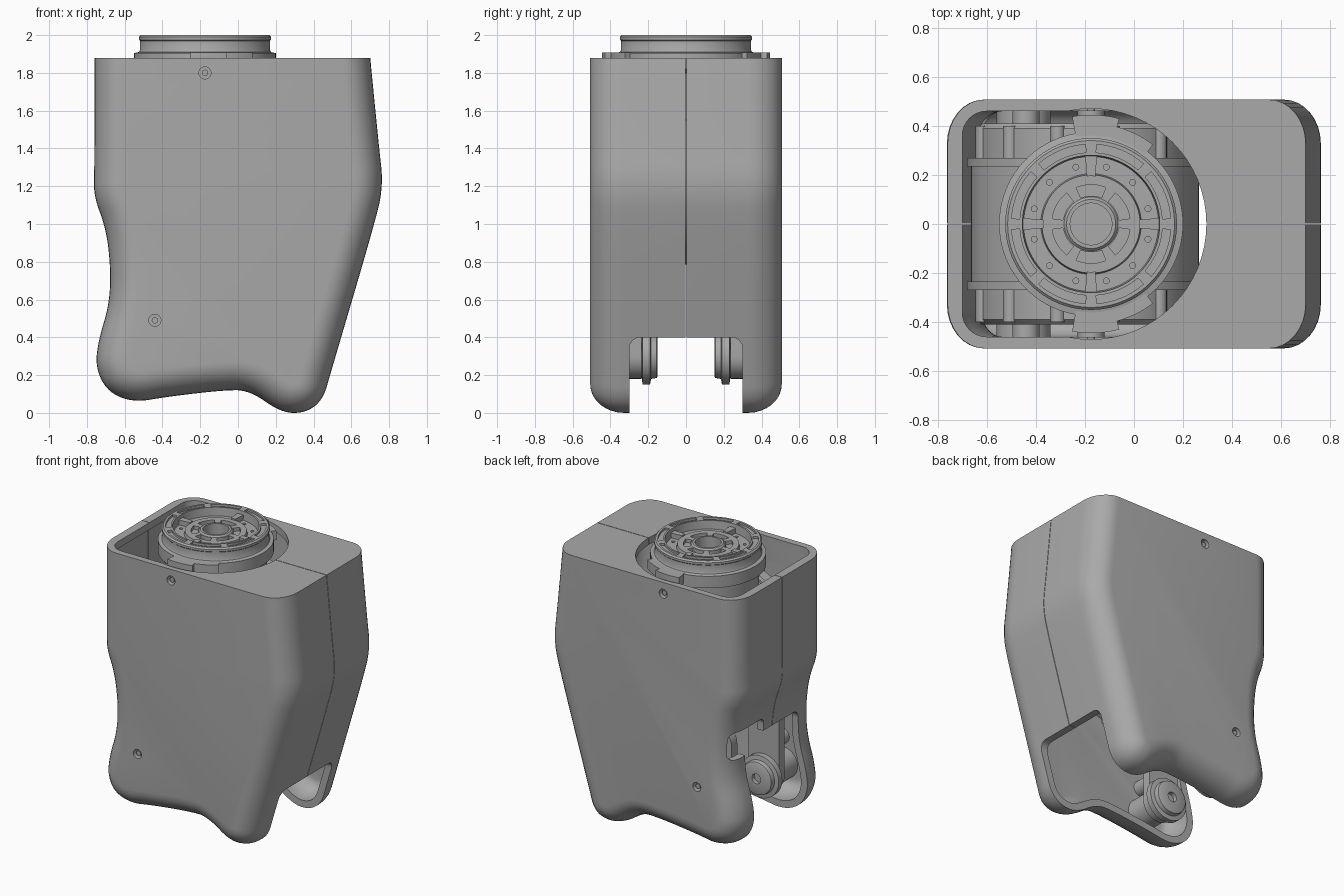
import bpy, bmesh, math
from mathutils import Matrix, Vector

if "Cube" in bpy.data.objects:
    bpy.data.objects.remove(bpy.data.objects["Cube"])

grey = bpy.data.materials.new("plain grey")
grey.use_nodes = True
grey.diffuse_color = (0.4, 0.4, 0.4, 1)
grey.node_tree.nodes["Principled BSDF"].inputs["Base Color"].default_value = (0.4, 0.4, 0.4, 1)

AX = -0.175          # turret axis
TOP = 1.88           # top of the housing
LONG = Matrix.Rotation(math.pi / 2, 4, 'X')   # turns a z axis to -y


def finish(name, bm, angle=35):
    bmesh.ops.remove_doubles(bm, verts=bm.verts, dist=1e-5)
    bmesh.ops.recalc_face_normals(bm, faces=bm.faces)
    mesh = bpy.data.meshes.new(name)
    bm.to_mesh(mesh)
    bm.free()
    mesh.materials.append(grey)
    ob = bpy.data.objects.new(name, mesh)
    bpy.context.collection.objects.link(ob)
    smooth(ob, angle)
    return ob


def smooth(ob, angle=35):
    bpy.ops.object.select_all(action='DESELECT')
    ob.select_set(True)
    bpy.context.view_layer.objects.active = ob
    bpy.ops.object.shade_smooth_by_angle(angle=math.radians(angle))


def cut(ob, cutter):
    mod = ob.modifiers.new("cut", 'BOOLEAN')
    mod.operation, mod.solver, mod.object = 'DIFFERENCE', 'EXACT', cutter
    bpy.context.view_layer.update()
    mesh = bpy.data.meshes.new_from_object(ob.evaluated_get(bpy.context.evaluated_depsgraph_get()))
    ob.modifiers.clear()
    ob.data = mesh
    bpy.data.objects.remove(cutter)
    smooth(ob)


def skin(bm, rings):
    """Join equal closed loops into a solid with capped ends."""
    loops = [[bm.verts.new(p) for p in ring] for ring in rings]
    n = len(loops[0])
    for a, b in zip(loops, loops[1:]):
        for i in range(n):
            bm.faces.new((a[i], a[(i + 1) % n], b[(i + 1) % n], b[i]))
    bm.faces.new(loops[0][::-1])
    bm.faces.new(loops[-1])


def box(bm, x0, x1, y0, y1, z0, z1):
    skin(bm, [[(x0, y0, z), (x1, y0, z), (x1, y1, z), (x0, y1, z)] for z in (z0, z1)])


def lathe(bm, profile, place=Matrix(), n=64):
    """Revolve (radius, height) pairs into a solid."""
    rings = [[place @ Vector((r * math.cos(t * math.tau / n), r * math.sin(t * math.tau / n), z))
              for t in range(n)] for r, z in profile]
    skin(bm, rings)


def rod(bm, r, x, y0, y1, z, n=32):
    lathe(bm, [(r, -y0), (r, -y1)], Matrix.Translation((x, 0, z)) @ LONG, n)


def arc_block(bm, r0, r1, a0, a1, z0, z1, n=10):
    angles = [math.radians(a0 + (a1 - a0) * i / n) for i in range(n + 1)]
    flat = [(r1, a) for a in angles] + [(r0, a) for a in reversed(angles)]
    skin(bm, [[(AX + r * math.cos(a), r * math.sin(a), z) for r, a in flat] for z in (z0, z1)])


def rounded_prism(bm, u0, u1, v0, v1, w0, w1, r, axes, n=8):
    """Rounded rectangle in (u, v) stretched along w; axes orders the result."""
    pts = []
    for q, (u, v) in enumerate(((u1 - r, v1 - r), (u0 + r, v1 - r), (u0 + r, v0 + r), (u1 - r, v0 + r))):
        for i in range(n + 1):
            a = (q + i / n) * math.pi / 2
            pts.append((u + r * math.cos(a), v + r * math.sin(a)))
    skin(bm, [[tuple((p + (w,))[k] for k in axes) for p in pts] for w in (w0, w1)])


# Housing: side outline, rounded by corner cutting, swelling between front and back
outline = [(-.76, 1.88), (-.76, 1.3), (-.765, 1.15), (-.7, .98), (-.675, .78), (-.68, .58),
           (-.74, .38), (-.755, .24), (-.69, .11), (-.55, .055), (-.38, .085), (-.08, .12),
           (.06, .12), (.23, 0), (.36, 0), (.45, .07), (.49, .21), (.72, .99), (.77, 1.2), (.745, 1.42), (.70, 1.88)]
for _ in range(3):
    new = [outline[0]]
    for (ax, az), (bx, bz) in zip(outline, outline[1:]):
        new += [(.75 * ax + .25 * bx, .75 * az + .25 * bz), (.25 * ax + .75 * bx, .25 * az + .75 * bz)]
    outline = new + [outline[-1]]


def inset(d, top):
    pts = []
    last = len(outline) - 1
    for i, (x, z) in enumerate(outline):
        a, b = outline[max(i - 1, 0)], outline[min(i + 1, last)]
        t = Vector((b[0] - a[0], b[1] - a[1])).normalized()
        pts.append((x - t.y * d, top if i in (0, last) else min(z + t.x * d, top)))
    return pts


def pillow(bm, start, depth, half, ry, top, n=8):
    steps = [i / n * math.pi / 2 for i in range(n + 1)]
    sections = [(start + depth * (1 - math.sin(a)), half - ry * (1 - math.cos(a))) for a in steps]
    sections = [(d, -y) for d, y in sections] + [(d, y) for d, y in reversed(sections)]
    skin(bm, [[(x, y, z) for x, z in inset(d, top)] for d, y in sections])


bm = bmesh.new()
pillow(bm, 0, .15, .507, .18, TOP)
housing = finish("housing", bm)


def housing_cut(build):
    bm = bmesh.new()
    build(bm)
    cut(housing, finish("cutter", bm))


housing_cut(lambda b: pillow(b, .05, .09, .46, .13, TOP - .05))
# Top opening: rounded bay plus circle round the turret
housing_cut(lambda b: rounded_prism(b, -.7, -.12, -.46, .46, 1.7, 2, .1, (0, 1, 2)))
housing_cut(lambda b: lathe(b, [(.47, 1.7), (.47, 2)], Matrix.Translation((AX, 0, 0))))
# Leg slot, low on one side and tall on the other, with a side scoop
housing_cut(lambda b: rounded_prism(b, -.3, .3, -.5, .4, -.4, 1, .06, (2, 0, 1)))
housing_cut(lambda b: rounded_prism(b, -.3, .3, -.5, .8, -1, -.3, .06, (2, 0, 1)))
housing_cut(lambda b: rounded_prism(b, .1, .45, .7, .9, -1, -.55, .05, (2, 0, 1)))
# Seam between the two halves
housing_cut(lambda b: box(b, -1, 1, -.002, .002, .3, 2))

# Screw holes, posts and screws on both faces
SCREWS = ((AX, 1.8), (-.44, .49))


def screw_holes(b):
    for x, z in SCREWS:
        for s in (-1, 1):
            rod(b, .032, x, s * .44, s * .6, z)


housing_cut(screw_holes)
bm = bmesh.new()
for x, z in SCREWS:
    for s in (-1, 1):
        rod(bm, .055, x, s * .34, s * .462, z)
        rod(bm, .017, x, s * .46, s * .495, z, 16)
finish("screw_posts", bm)

# Turret: stepped disc with grooves, then cut slots and bolt holes
bm = bmesh.new()
lathe(bm, [(0, 1.4), (.33, 1.4), (.33, 1.8), (.375, 1.82), (.375, 1.905), (.35, 1.91), (.345, 1.92),
           (.345, 1.97), (.35, 1.975), (.35, 1.99), (.34, 2), (.28, 2), (.275, 1.94), (.205, 1.94),
           (.2, 1.965), (.11, 1.965), (.1, 1.975), (.085, 1.975), (.085, 1.8), (0, 1.8)],
      Matrix.Translation((AX, 0, 0)), 96)
turret = finish("turret", bm)
bm = bmesh.new()
for k in range(8):
    arc_block(bm, .292, .325, k * 45 + 4, k * 45 + 41, 1.985, 2.1)
for k in range(6):
    arc_block(bm, .115, .16, k * 60 + 8, k * 60 + 52, 1.94, 2.1)
for k in range(12):
    a = math.radians(k * 30 + 15)
    spot = Matrix.Translation((AX + .24 * math.cos(a), .24 * math.sin(a), 0))
    lathe(bm, [(.012, 1.92), (.012, 2.1)], spot, 16)
cut(turret, finish("cutter", bm))

bm = bmesh.new()
for k in range(4):
    arc_block(bm, .195, .285, k * 90 - 5, k * 90 + 5, 1.93, 1.975, 4)
finish("turret_spokes", bm)
bm = bmesh.new()
for s in (-1, 1):
    arc_block(bm, .36, .445, s * 75, s * 100, 1.84, 1.908)
    arc_block(bm, .36, .41, s * 52, s * 76, 1.84, 1.908)
finish("turret_lugs", bm)

# Cross motor lying front to back, with end caps, collars and ribs
bm = bmesh.new()
cross = Matrix.Translation((-.2, 0, 1.25)) @ LONG
lathe(bm, [(.3, -.41), (.42, -.41), (.44, -.39), (.44, -.27), (.48, -.27), (.48, -.235), (.465, -.235),
           (.465, .235), (.48, .235), (.48, .27), (.44, .27), (.44, .39), (.42, .41), (.3, .41)], cross)
finish("cross_motor", bm)
bm = bmesh.new()
for k in range(12):
    a = math.radians(k * 30 + 15)
    for s in (-1, 1):
        rod(bm, .03, -.2 + .43 * math.cos(a), s * .27, s * .4, 1.25 + .43 * math.sin(a), 16)
finish("motor_ribs", bm)

# Leg pivots: link plate, boss and pin for each side
for s, side in ((-1, "front"), (1, "back")):
    bm = bmesh.new()
    rounded_prism(bm, -.57, -.33, .18, .85, s * .235, s * .3, .118, (0, 2, 1))
    finish(side + "_link_plate", bm)
    bm = bmesh.new()
    place = Matrix.Translation((-.45, 0, .3)) @ LONG
    lathe(bm, [(.11, -s * .46), (.11, -s * .235), (.15, -s * .23), (.15, -s * .19), (.12, -s * .185),
               (.115, -s * .155), (.105, -s * .15), (.035, -s * .15), (.035, -s * .18)], place)
    finish(side + "_pivot_boss", bm)
